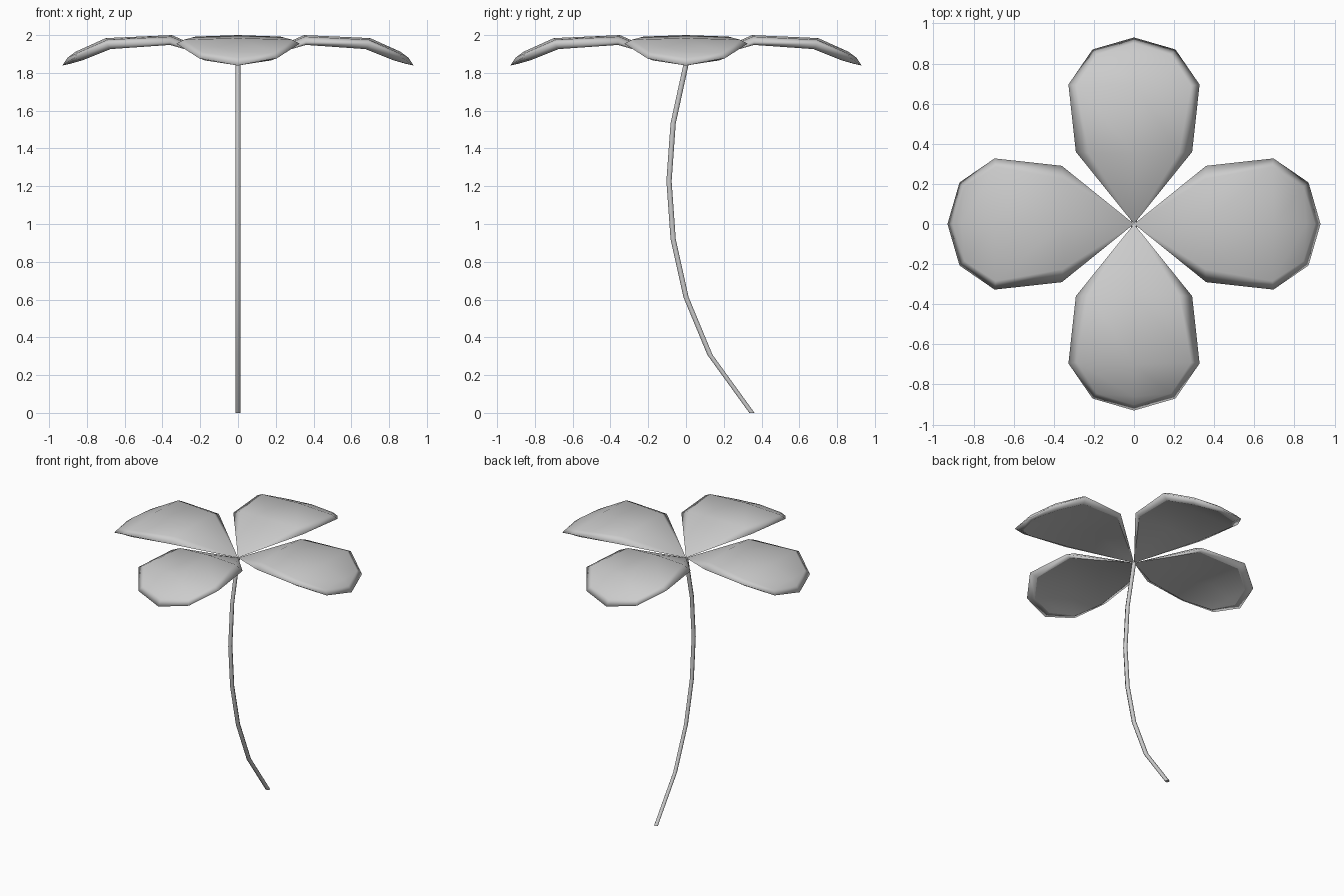
import bpy, bmesh
from math import pi, cos, sin
from mathutils import Matrix

if "Cube" in bpy.data.objects:
    bpy.data.objects.remove(bpy.data.objects["Cube"])


def make_object(name, bm):
    bmesh.ops.remove_doubles(bm, verts=bm.verts, dist=0.0005)
    bmesh.ops.recalc_face_normals(bm, faces=bm.faces)
    mesh = bpy.data.meshes.new(name)
    bm.to_mesh(mesh)
    bm.free()
    obj = bpy.data.objects.new(name, mesh)
    bpy.context.collection.objects.link(obj)
    return obj


def loft(rings, sharp_columns=(), caps=False):
    bm = bmesh.new()
    loops = [[bm.verts.new(p) for p in ring] for ring in rings]
    n = len(loops[0])
    for a, b in zip(loops, loops[1:]):
        for i in range(n):
            j = (i + 1) % n
            bm.faces.new((a[i], a[j], b[j], b[i])).smooth = True
        for i in sharp_columns:
            bm.edges.get((a[i], b[i])).smooth = False
    if caps:
        for face in (bm.faces.new(loops[0]), bm.faces.new(loops[-1])):
            for edge in face.edges:
                edge.smooth = False
    return bm


def petal_ring(edge, shoulder, ridge_top, under, ridge_under):
    # each point is (distance out, half width, height)
    def side(p, s):
        return (p[0], s * p[1], p[2])
    return [side(edge, -1), side(shoulder, -1), side(ridge_top, 1), side(shoulder, 1),
            side(edge, 1), side(under, 1), side(ridge_under, 1), side(under, -1)]


# petal cross-sections from the root point to the drooping tip
root = (0, 0, 1.845)
sections = [
    petal_ring(root, root, root, root, root),
    petal_ring((.36, .29, 1.963), (.355, .225, 1.992), (.35, 0, 2.0),
               (.36, .255, 1.948), (.36, 0, 1.955)),
    petal_ring((.695, .327, 1.955), (.69, .285, 1.976), (.70, 0, 1.984),
               (.675, .28, 1.926), (.68, 0, 1.935)),
    petal_ring((.87, .207, 1.878), (.845, .185, 1.908), (.86, 0, 1.912),
               (.825, .175, 1.866), (.835, 0, 1.872)),
    petal_ring((.93, 0, 1.839), (.903, 0, 1.88), (.903, 0, 1.88),
               (.885, 0, 1.849), (.885, 0, 1.849)),
]

# four petals around the stem, crisp where the rim meets the underside
for k in range(4):
    bm = loft(sections, sharp_columns=(5, 7))
    bmesh.ops.dissolve_degenerate(bm, dist=0.0005, edges=bm.edges)
    bm.transform(Matrix.Rotation(k * pi / 2, 4, 'Z'))
    make_object(f"petal_{k + 1}", bm)

# curved stem with level rings
path = [(.349, 0), (.127, .307), (0, .613), (-.068, .92), (-.09, 1.227), (-.068, 1.533), (0, 1.845)]
rings = [[(.0145 * cos(i * pi / 3), y + .016 * sin(i * pi / 3), z) for i in range(6)]
         for y, z in path]
make_object("stem", loft(rings, caps=True))
